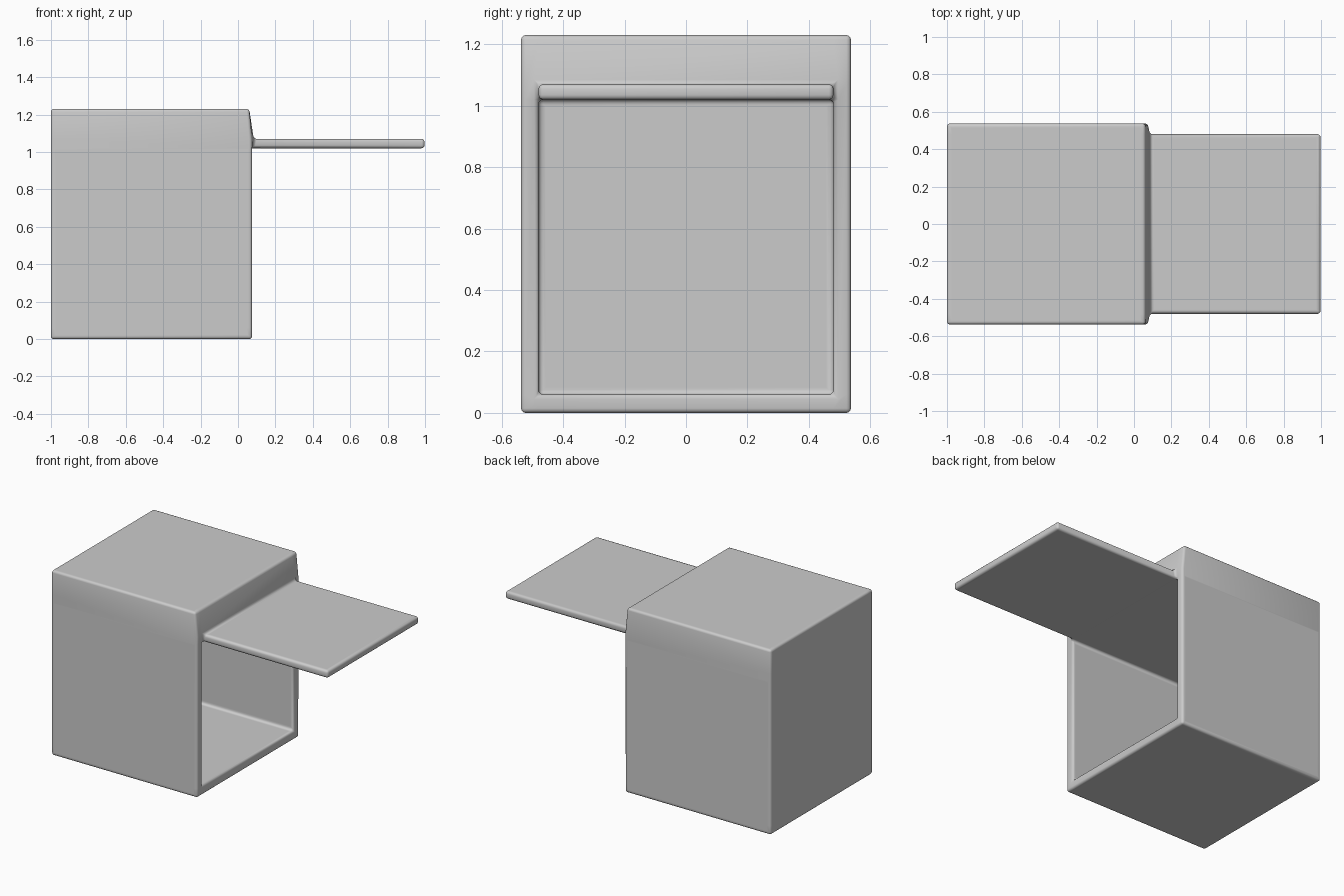
import bpy
import bmesh
import math

if "Cube" in bpy.data.objects:
    bpy.data.objects.remove(bpy.data.objects["Cube"], do_unlink=True)

# Key sections of the open-sided box
half_w, inner_w = 0.537, 0.48
back_x, cavity_x, mouth_x, flap_x = -1.0, -0.945, 0.075, 0.997
floor_z, ceiling_z, flap_z, top_z = 0.06, 1.02, 1.07, 1.23
ys = [-half_w, -inner_w, inner_w, half_w]
zs = [0, floor_z, ceiling_z, flap_z, top_z]


def front_x(y, z):
    # Lintel above the flap leans back toward the roof
    if z == top_z:
        return 0.06
    if z == flap_z and abs(y) == inner_w:
        return 0.085
    return mouth_x


bm = bmesh.new()

# Mouth side laid out as a grid of cells
grid = [[bm.verts.new((front_x(y, z), y, z)) for z in zs] for y in ys]
cells = {}
for i in range(len(ys) - 1):
    for j in range(len(zs) - 1):
        cells[i, j] = bm.faces.new((grid[i][j], grid[i + 1][j],
                                    grid[i + 1][j + 1], grid[i][j + 1]))

# Outer walls and closed rear
rim = [e for e in bm.edges if e.is_boundary]
made = bmesh.ops.extrude_edge_only(bm, edges=rim)["geom"]
for v in made:
    if isinstance(v, bmesh.types.BMVert):
        v.co.x = back_x
bmesh.ops.contextual_create(bm, geom=[e for e in bm.edges if e.is_boundary])


def shift_cell(face, x):
    moved = bmesh.ops.extrude_discrete_faces(bm, faces=[face])["faces"][0]
    for v in moved.verts:
        v.co.x = x


# Cavity pushed inward, flap pulled outward
shift_cell(cells[1, 1], cavity_x)
shift_cell(cells[1, 2], flap_x)

# Merge the outer wall strips, keeping one band under the roof
spare = []
for e in bm.edges:
    a, b = e.verts
    same = abs(a.co.y - b.co.y) < 1e-4 and abs(a.co.z - b.co.z) < 1e-4
    if same and min(a.co.x, b.co.x) < back_x + 0.01:
        corner = abs(a.co.y) > 0.5 and (a.co.z < 0.01 or a.co.z > 1.2)
        if not corner and abs(a.co.z - ceiling_z) > 0.01:
            spare.append(e)
bmesh.ops.dissolve_edges(bm, edges=spare, use_verts=False)
bmesh.ops.recalc_face_normals(bm, faces=bm.faces)

# Softened edges
sharp = [e for e in bm.edges if e.calc_face_angle(0) > math.radians(30)]
bmesh.ops.bevel(bm, geom=sharp, offset=0.015, offset_type='OFFSET',
                segments=3, profile=0.5, affect='EDGES', clamp_overlap=True)

# Support loops keep the broad panels flat
panels = [f for f in bm.faces if f.calc_area() > 0.4]
bmesh.ops.inset_individual(bm, faces=panels, thickness=0.012)
bmesh.ops.recalc_face_normals(bm, faces=bm.faces)

mesh = bpy.data.meshes.new("open_box_with_flap")
bm.to_mesh(mesh)
bm.free()
box = bpy.data.objects.new("open_box_with_flap", mesh)
bpy.context.collection.objects.link(box)
bpy.context.view_layer.objects.active = box
box.select_set(True)
bpy.ops.object.shade_smooth_by_angle(angle=math.radians(50))
